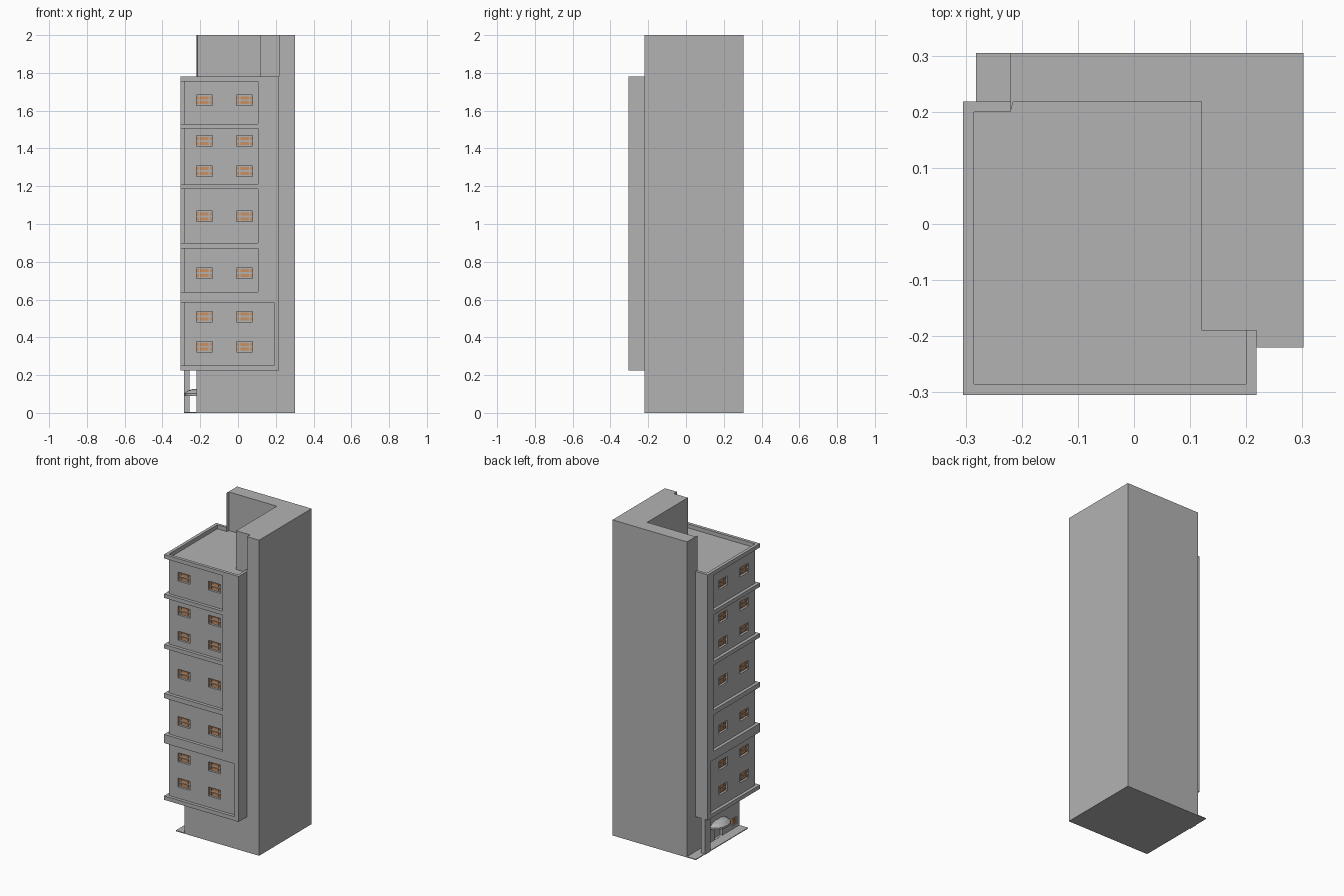
import bpy
import bmesh
import math
from mathutils import Vector

if "Cube" in bpy.data.objects:
    bpy.data.objects.remove(bpy.data.objects["Cube"], do_unlink=True)


def material(name, rgb):
    mat = bpy.data.materials.new(name)
    mat.use_nodes = True
    mat.diffuse_color = (*rgb, 1)
    mat.node_tree.nodes["Principled BSDF"].inputs["Base Color"].default_value = (*rgb, 1)
    return mat


GREY = material("concrete_grey", (0.45, 0.45, 0.45))
ORANGE = material("window_orange", (0.6, 0.28, 0.12))


def finish(name, bm, mat):
    bmesh.ops.recalc_face_normals(bm, faces=bm.faces)
    mesh = bpy.data.meshes.new(name)
    bm.to_mesh(mesh)
    bm.free()
    mesh.materials.append(mat)
    obj = bpy.data.objects.new(name, mesh)
    bpy.context.collection.objects.link(obj)
    return obj


def boxes(name, spans, mat=GREY):
    """One object from boxes given as (low corner, high corner)."""
    bm = bmesh.new()
    for lo, hi in spans:
        lo, hi = Vector(lo), Vector(hi)
        new = bmesh.ops.create_cube(bm, size=1)["verts"]
        for v in new:
            v.co = (lo + hi) / 2 + v.co * (hi - lo)
    return finish(name, bm, mat)


def prism(name, outline, z0, z1, mat=GREY):
    bm = bmesh.new()
    face = bm.faces.new([bm.verts.new((x, y, z0)) for x, y in outline])
    new = bmesh.ops.extrude_face_region(bm, geom=[face])["geom"]
    for v in new:
        if isinstance(v, bmesh.types.BMVert):
            v.co.z = z1
    return finish(name, bm, mat)


def carve(obj, spans):
    cutter = boxes("recess_cutter", spans)
    cutter.hide_render = True
    mod = obj.modifiers.new("recesses", "BOOLEAN")
    mod.operation = "DIFFERENCE"
    mod.solver = "EXACT"
    mod.object = cutter
    bpy.context.view_layer.objects.active = obj
    bpy.ops.object.modifier_apply(modifier=mod.name)
    bpy.data.objects.remove(cutter, do_unlink=True)


OUT, WALL = -0.305, -0.285       # outer band line, recessed wall line
RIGHT, BACK = 0.218, 0.218       # far sides of the overhanging block
CORE = -0.22
ROOF, RIM = 1.755, 1.78

# Tall L-shaped tower and the lower core that fills its corner
prism("tall_tower", [(CORE, 0.305), (CORE, 0.2), (-0.215, BACK), (0.12, BACK), (0.12, -0.19),
                     (RIGHT, -0.19), (RIGHT, CORE), (0.302, CORE), (0.302, 0.305)], 0, 2)
core = boxes("ground_core", [((CORE, CORE, 0), (RIGHT, BACK, 0.5))])
carve(core, [((-0.3, -0.05, 0.006), (-0.205, 0.03, 0.085)),
             ((-0.3, -0.195, 0.025), (-0.21, -0.145, 0.07))])

# Overhanging block with recessed window openings
WINDOW_Z = (1.655, 1.44, 1.28, 1.04, 0.74, 0.51, 0.35)
ALONG = (-0.178, 0.035)
HALF_W, HALF_H, DEPTH = 0.042, 0.028, 0.014
block = boxes("overhang_block", [((WALL, WALL, 0.235), (0.21, 0.21, ROOF))])
openings, bars = [], []


def wall_box(side, a0, a1, d0, d1, z0, z1):
    """Box on the front wall, or the same box swapped onto the left-hand wall."""
    lo, hi = (a0, d0, z0), (a1, d1, z1)
    if side:
        lo, hi = (d0, a0, z0), (d1, a1, z1)
    return lo, hi


for side in (False, True):
    for a in ALONG:
        for z in WINDOW_Z:
            openings.append(wall_box(side, a - HALF_W, a + HALF_W, WALL - 0.03,
                                     WALL + DEPTH, z - HALF_H, z + HALF_H))
            # Orange sashes: wide centre and narrow sides in two rows
            for zc in (z - 0.013, z + 0.013):
                for off, half in ((-0.035, 0.006), (0, 0.022), (0.035, 0.006)):
                    bars.append(wall_box(side, a + off - half, a + off + half,
                                         WALL + DEPTH - 0.006, WALL + DEPTH + 0.002,
                                         zc - 0.008, zc + 0.008))
carve(block, openings)
for y in (-0.182, -0.158):
    bars.append(((-0.218, y - 0.009, 0.03), (-0.209, y + 0.009, 0.065)))
boxes("window_sashes", bars, ORANGE)

# Projecting floor bands
BANDS = ((0.225, 0.25), (0.585, 0.64), (0.87, 0.9), (1.185, 1.21), (1.505, 1.53))
boxes("floor_bands", [((OUT, OUT, a), (RIGHT, BACK, b)) for a, b in BANDS])

# Corner piers between the bands; wider panel on the lowest storey
tops = [b[0] for b in BANDS[1:]] + [ROOF]
piers = []
for i, (band, top) in enumerate(zip(BANDS, tops)):
    front_edge, side_edge = (0.19, 0.185) if i == 0 else (0.105, 0.16)
    piers.append(((front_edge, OUT, band[1]), (RIGHT, BACK, top)))
    piers.append(((OUT, side_edge, band[1]), (front_edge, BACK, top)))
boxes("corner_piers", piers)

# Roof parapet
boxes("parapet", [((OUT, OUT, ROOF), (RIGHT, WALL, RIM)),
                  ((OUT, WALL, ROOF), (WALL, BACK, RIM)),
                  ((WALL, 0.2, ROOF), (CORE, BACK, RIM)),
                  ((0.2, WALL, ROOF), (RIGHT, -0.19, RIM))])

# Entrance side: pavement strip, pillar and canopy
boxes("pavement", [((-0.282, CORE, 0), (CORE, 0.305, 0.005))])
boxes("corner_pillar", [((WALL, 0.16, 0), (-0.257, 0.216, 0.23))])

bm = bmesh.new()
rings = []
for scale, z in ((1, 0.09), (1, 0.102), (0.72, 0.118), (0.3, 0.126)):
    ring = []
    for k in range(9):
        t = math.pi * k / 8
        ring.append(bm.verts.new((CORE - 0.065 * scale * math.sin(t),
                                  -0.01 + 0.085 * scale * math.cos(t), z)))
    rings.append(ring)
for low, high in zip(rings, rings[1:]):
    for k in range(9):
        j = (k + 1) % 9
        bm.faces.new((low[k], low[j], high[j], high[k]))
bm.faces.new(rings[0])
bm.faces.new(rings[-1])
finish("entrance_canopy", bm, GREY)
